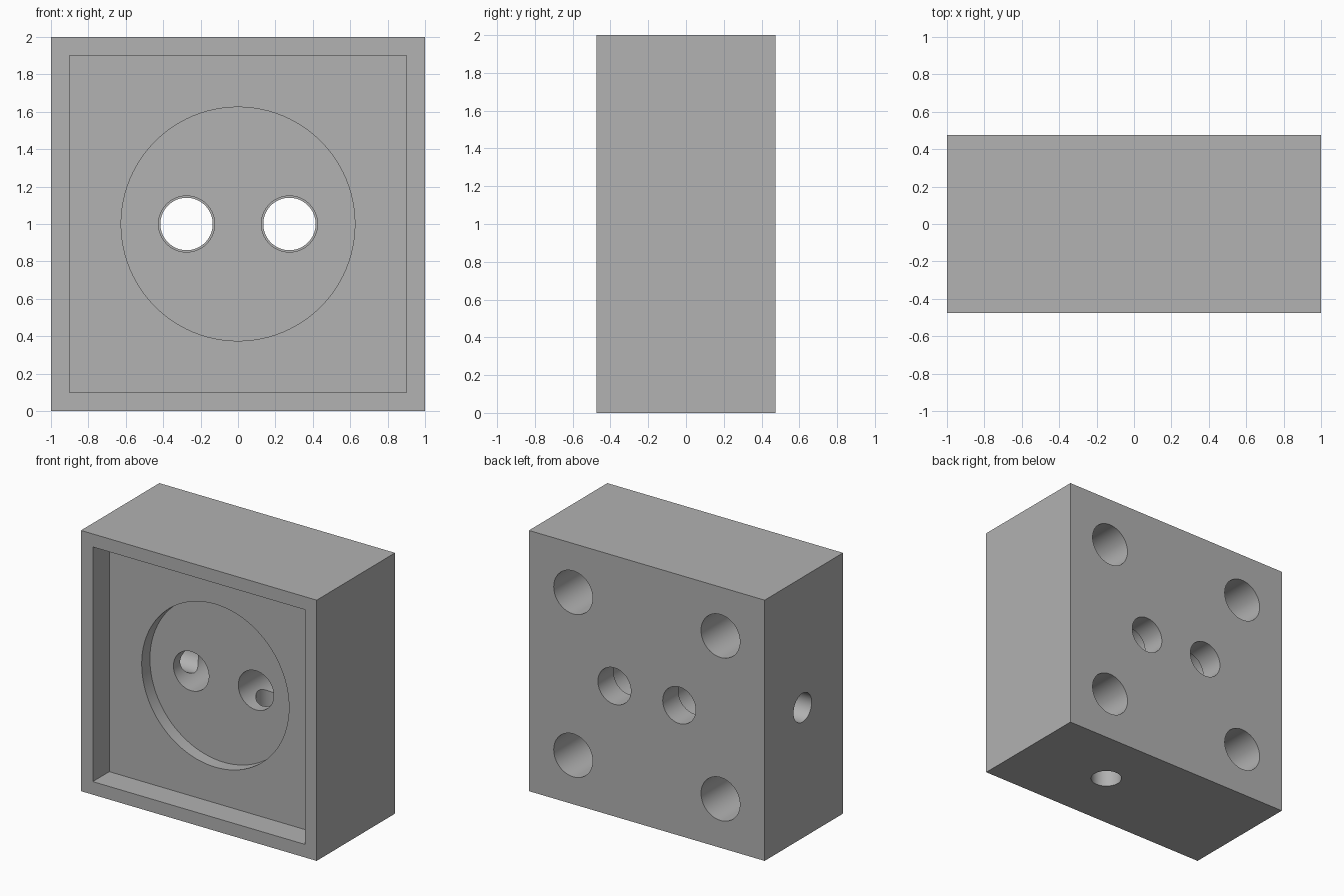
import bpy
import math

if "Cube" in bpy.data.objects:
    bpy.data.objects.remove(bpy.data.objects["Cube"], do_unlink=True)

DEPTH = 0.95
FRONT, BACK = -DEPTH / 2, DEPTH / 2
POCKET_FLOOR = FRONT + 0.2
RECESS_FLOOR = POCKET_FLOOR + 0.1
STEP = 0.285          # where the through bores narrow
BORE_X = 0.275
OVER = 0.05           # cutter overshoot outside the block

grey = bpy.data.materials.new("grey metal")
grey.use_nodes = True
colour = (0.445, 0.445, 0.445, 1)
grey.diffuse_color = colour
grey.node_tree.nodes["Principled BSDF"].inputs["Base Color"].default_value = colour


def box(name, size, centre):
    bpy.ops.mesh.primitive_cube_add(size=1, location=centre)
    ob = bpy.context.object
    ob.name = name
    ob.scale = size
    bpy.ops.object.transform_apply(location=True, rotation=True, scale=True)
    ob.data.materials.append(grey)
    return ob


def rod(name, radius, start, end, axis, centre):
    """Cylinder from start to end along one axis."""
    place = list(centre)
    place["xyz".index(axis)] = (start + end) / 2
    turn = {"x": (0, math.pi / 2, 0), "y": (math.pi / 2, 0, 0), "z": (0, 0, 0)}[axis]
    bpy.ops.mesh.primitive_cylinder_add(vertices=96, radius=radius, depth=abs(end - start),
                                        location=place, rotation=turn)
    ob = bpy.context.object
    ob.name = name
    bpy.ops.object.transform_apply(location=True, rotation=True, scale=True)
    ob.data.materials.append(grey)
    return ob


def cut(body, cutter):
    cutter.hide_render = True
    mod = body.modifiers.new(cutter.name, "BOOLEAN")
    mod.operation = "DIFFERENCE"
    mod.solver = "EXACT"
    mod.object = cutter
    bpy.context.view_layer.objects.active = body
    bpy.ops.object.modifier_apply(modifier=mod.name)
    bpy.data.objects.remove(cutter, do_unlink=True)


body = box("housing_block", (2, DEPTH, 2), (0, 0, 1))

# Square front pocket with a round recess in its floor
pocket_depth = POCKET_FLOOR - FRONT + OVER
cut(body, box("pocket", (1.8, pocket_depth, 1.8), (0, POCKET_FLOOR - pocket_depth / 2, 1)))
cut(body, rod("recess", 0.625, FRONT, RECESS_FLOOR, "y", (0, 0, 1)))

for side in (-1, 1):
    # Stepped through bores
    cut(body, rod("bore", 0.15, FRONT, STEP, "y", (side * BORE_X, 0, 1)))
    cut(body, rod("narrow_bore", 0.14, 0.2, BACK + OVER, "y", (side * BORE_X, 0, 1)))
    # Blind mounting holes in the back corners
    for level in (-1, 1):
        cut(body, rod("mounting_hole", 0.165, BACK - 0.5, BACK + OVER, "y",
                      (side * 0.625, 0, 1 + level * 0.625)))

# Cross ports: one from the side, one from below, each meeting a bore
cut(body, rod("side_port", 0.11, -1 - OVER, -BORE_X, "x", (0, 0.015, 1)))
cut(body, rod("bottom_port", 0.11, -OVER, 1, "z", (BORE_X, 0.015, 0)))

# Smooth bores with crisp edges
bpy.ops.object.select_all(action="DESELECT")
body.select_set(True)
bpy.context.view_layer.objects.active = body
bpy.ops.object.shade_smooth_by_angle(angle=math.radians(30))
